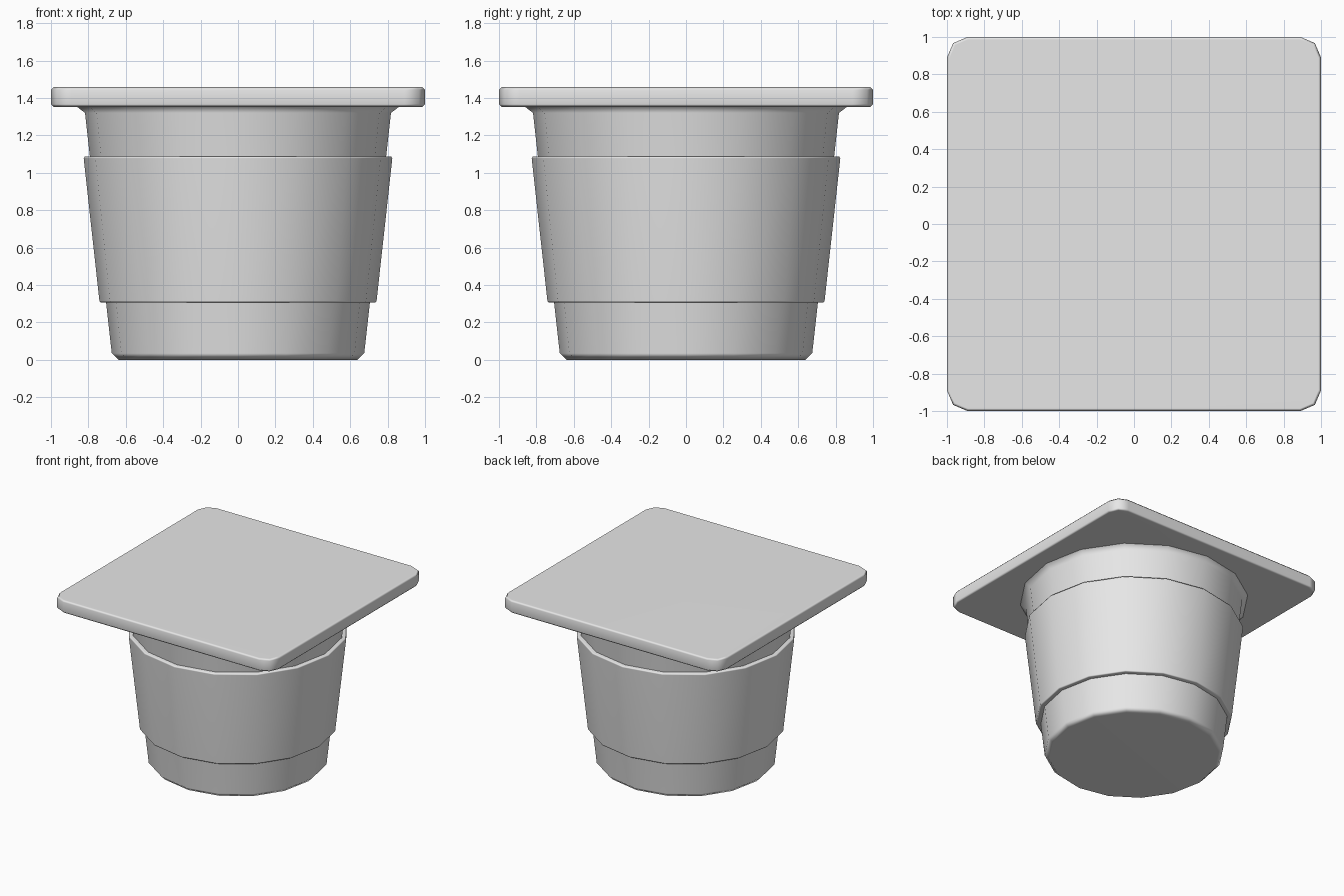
import bpy, bmesh
from math import cos, sin, pi, radians

if "Cube" in bpy.data.objects:
    bpy.data.objects.remove(bpy.data.objects["Cube"], do_unlink=True)

SIDES = 16

grey = bpy.data.materials.new("plain grey")
grey.use_nodes = True
colour = (0.8, 0.8, 0.8, 1)
grey.diffuse_color = colour
grey.node_tree.nodes["Principled BSDF"].inputs["Base Color"].default_value = colour


def finish(name, bm):
    """Turn a bmesh into a smooth-shaded grey object."""
    bmesh.ops.recalc_face_normals(bm, faces=bm.faces[:])
    mesh = bpy.data.meshes.new(name)
    bm.to_mesh(mesh)
    bm.free()
    mesh.materials.append(grey)
    obj = bpy.data.objects.new(name, mesh)
    bpy.context.collection.objects.link(obj)
    bpy.ops.object.select_all(action="DESELECT")
    obj.select_set(True)
    bpy.context.view_layer.objects.active = obj
    bpy.ops.object.shade_smooth_by_angle(angle=radians(60))
    weighted = obj.modifiers.new("Weighted normals", "WEIGHTED_NORMAL")
    weighted.keep_sharp = True
    return obj


def lathe(name, profile, ring=False):
    """Revolve (radius, height) points; a ring closes on itself, else the ends are capped."""
    bm = bmesh.new()
    loops = [[bm.verts.new((r * cos(2 * pi * i / SIDES), r * sin(2 * pi * i / SIDES), z))
              for i in range(SIDES)] for r, z in profile]
    pairs = list(zip(loops, loops[1:]))
    if ring:
        pairs.append((loops[-1], loops[0]))
    else:
        bm.faces.new(loops[0])
        bm.faces.new(loops[-1])
    for low, high in pairs:
        for i in range(SIDES):
            j = (i + 1) % SIDES
            bm.faces.new((low[i], low[j], high[j], high[i]))
    return finish(name, bm)


# Tapered cup with a chamfered foot and a flared lip
lathe("cup", [(0.64, 0), (0.675, 0.035), (0.818, 1.32), (0.865, 1.356)])

# Sleeve wrapped around the cup
lathe("sleeve", [(0.69, 0.306), (0.733, 0.306), (0.741, 0.315), (0.825, 1.077),
                 (0.818, 1.088), (0.78, 1.088)], ring=True)

# Square lid with clipped corners and softened rims
bm = bmesh.new()
corner = [(1, 0.89), (0.967, 0.967), (0.89, 1)]
outline = []
for sx, sy in ((1, 1), (-1, 1), (-1, -1), (1, -1)):
    points = [(x * sx, y * sy) for x, y in corner]
    outline += points if sx * sy > 0 else points[::-1]
base = bm.faces.new([bm.verts.new((x, y, 1.352)) for x, y in outline])
top = bmesh.ops.extrude_face_region(bm, geom=[base])["geom"]
bmesh.ops.translate(bm, vec=(0, 0, 0.106),
                    verts=[v for v in top if isinstance(v, bmesh.types.BMVert)])
if base.is_valid is False or len(bm.faces) < len(outline) + 2:
    bm.faces.new(bm.verts[:len(outline)])
rims = [e for e in bm.edges if abs(e.verts[0].co.z - e.verts[1].co.z) < 0.001]
bmesh.ops.bevel(bm, geom=rims, offset=0.014, segments=1, affect="EDGES")
finish("lid", bm)
